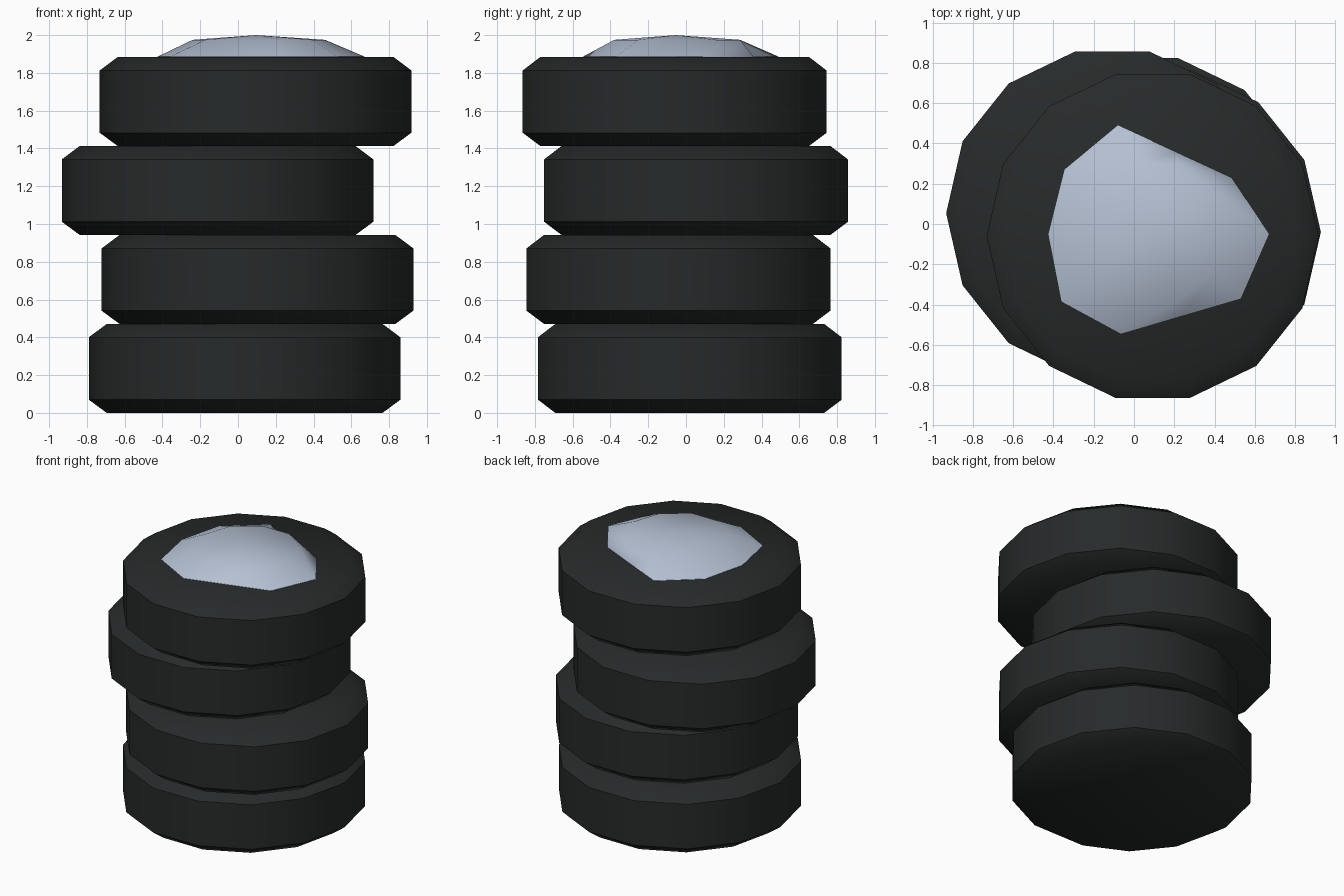
import bpy, bmesh
from math import cos, sin, pi, radians

if "Cube" in bpy.data.objects:
    bpy.data.objects.remove(bpy.data.objects["Cube"])


def material(name, rgb):
    m = bpy.data.materials.new(name)
    m.diffuse_color = (*rgb, 1)
    m.use_nodes = True
    m.node_tree.nodes["Principled BSDF"].inputs["Base Color"].default_value = m.diffuse_color
    return m


def loft(name, rings, mat, angle, apex=None):
    """Bridge successive point rings; close the bottom, and the top with a cap or an apex."""
    bm = bmesh.new()
    loops = [[bm.verts.new(p) for p in ring] for ring in rings]
    n = len(loops[0])
    for a, b in zip(loops, loops[1:]):
        for i in range(n):
            j = (i + 1) % n
            bm.faces.new((a[i], a[j], b[j], b[i]))
    bm.faces.new(loops[0][::-1])
    if apex:
        tip = bm.verts.new(apex)
        for i in range(n):
            bm.faces.new((loops[-1][i], loops[-1][(i + 1) % n], tip))
    else:
        bm.faces.new(loops[-1])
    me = bpy.data.meshes.new(name)
    bm.to_mesh(me)
    bm.free()
    ob = bpy.data.objects.new(name, me)
    bpy.context.collection.objects.link(ob)
    me.materials.append(mat)
    bpy.ops.object.select_all(action='DESELECT')
    ob.select_set(True)
    bpy.context.view_layer.objects.active = ob
    bpy.ops.object.shade_smooth_by_angle(angle=radians(angle))
    return ob


def ring(cx, cy, r, z, n):
    return [(cx + r * cos(2 * pi * i / n), cy + r * sin(2 * pi * i / n), z) for i in range(n)]


rubber = material("rubber", (0.02, 0.023, 0.023))
snow = material("snow", (0.46, 0.53, 0.65))

# Stacked tyres: 14-sided, chamfered top and bottom, each pushed off centre
H = 0.471
profile = [(0.73, 0), (0.825, 0.07), (0.825, 0.40), (0.73, H)]
for k, (cx, cy) in enumerate([(0.035, 0.02), (0.103, -0.04), (-0.108, 0.053), (0.093, -0.06)]):
    loft(f"tyre_{k + 1}", [ring(cx, cy, r, k * H + z, 14) for r, z in profile], rubber, 40)

# Snow heap on the top tyre: uneven rim, rounded shoulder, low peak
top = 4 * H
rim = [(0.67, -0.05), (0.485, 0.23), (0.21, 0.357), (-0.08, 0.49), (-0.345, 0.27),
       (-0.425, -0.05), (-0.36, -0.385), (-0.065, -0.545), (0.23, -0.458), (0.53, -0.37)]
base = [(x, y, top - 0.01) for x, y in rim]
edge = [(x, y, top + 0.002) for x, y in rim]
shoulder = ring(0.11, -0.047, 0.35, 1.975, 10)
loft("snow_cap", [base, edge, shoulder], snow, 50, apex=(0.095, -0.055, 2.0))
